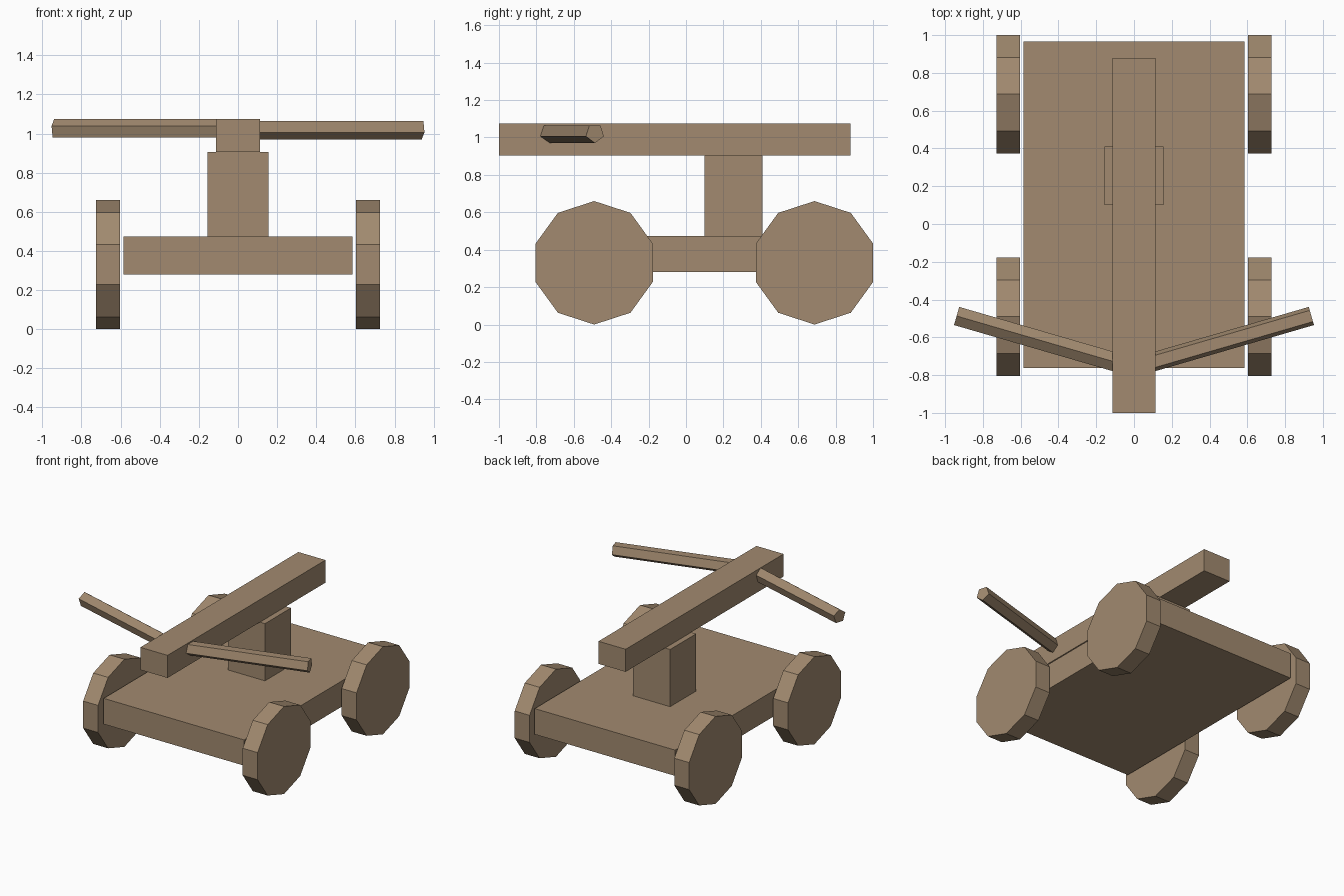
import bpy, bmesh, math
from mathutils import Vector

if "Cube" in bpy.data.objects:
    bpy.data.objects.remove(bpy.data.objects["Cube"])

wood = bpy.data.materials.new("brown wood")
wood.diffuse_color = (0.36, 0.255, 0.16, 1)
wood.use_nodes = True
wood.node_tree.nodes["Principled BSDF"].inputs["Base Color"].default_value = wood.diffuse_color


def finish(name, bm):
    bmesh.ops.recalc_face_normals(bm, faces=bm.faces)
    me = bpy.data.meshes.new(name)
    bm.to_mesh(me)
    bm.free()
    me.materials.append(wood)
    ob = bpy.data.objects.new(name, me)
    bpy.context.collection.objects.link(ob)


def box(name, lo, hi):
    bm = bmesh.new()
    bmesh.ops.create_cube(bm, size=1)
    for v in bm.verts:
        v.co = [(a + b) / 2 + c * (b - a) for a, b, c in zip(lo, hi, v.co)]
    finish(name, bm)


def prism(name, start, end, radius, sides, angle):
    """Bar with a regular polygon section; angle places its first corner (90 = up)."""
    start, end = Vector(start), Vector(end)
    up = Vector((0, 0, 1))
    side = up.cross(end - start).normalized()
    bm = bmesh.new()
    rings = []
    for p in (start, end):
        ring = []
        for i in range(sides):
            a = math.radians(angle) + 2 * math.pi * i / sides
            ring.append(bm.verts.new(p + radius * (side * math.cos(a) + up * math.sin(a))))
        bm.faces.new(ring)
        rings.append(ring)
    a, b = rings
    for i in range(sides):
        j = (i + 1) % sides
        bm.faces.new((a[i], a[j], b[j], b[i]))
    finish(name, bm)


# Cart bed, post and long stock
box("cart_bed", (-0.585, -0.763, 0.28), (0.585, 0.965, 0.474))
box("post", (-0.155, 0.1, 0.474), (0.155, 0.41, 0.905))
box("stock", (-0.113, -1.0, 0.905), (0.113, 0.88, 1.075))

# Ten-sided wheels and five-sided bow arms
for s, label in ((-1, "left"), (1, "right")):
    for y, place in ((-0.491, "front"), (0.687, "back")):
        prism(f"{place}_{label}_wheel", (s * 0.603, y, 0.33), (s * 0.727, y, 0.33), 0.33, 10, 90)
    # left arm has a ridge on top, right arm has it underneath
    prism(f"{label}_bow_arm", (s * 0.03, -0.751, 1.0225), (s * 0.939, -0.487, 1.0225),
          0.0525, 5, -90 * s)
